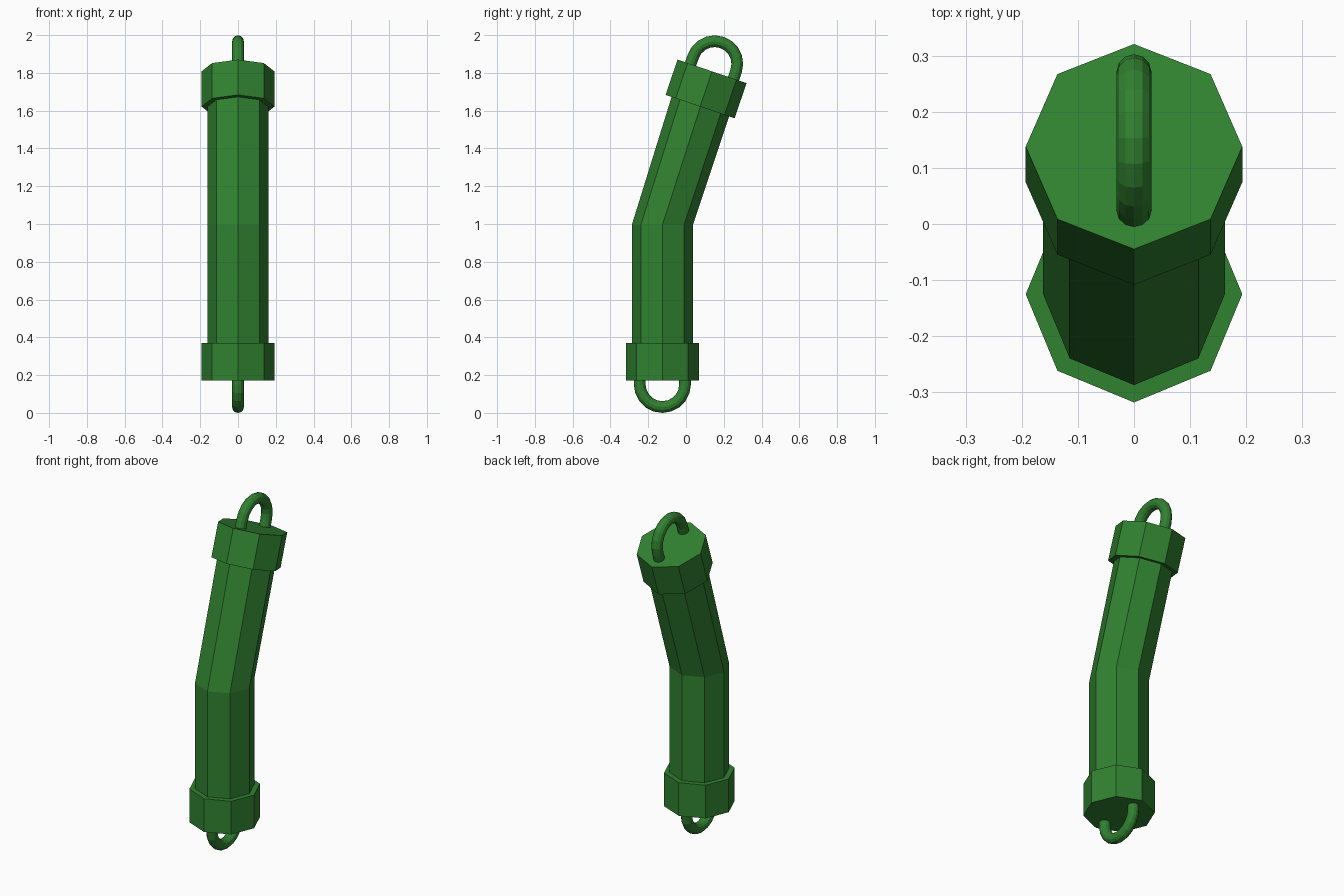
import bpy, bmesh, math
from mathutils import Matrix, Vector

cube = bpy.data.objects.get("Cube")
if cube:
    bpy.data.objects.remove(cube, do_unlink=True)

green = bpy.data.materials.new("green")
green.use_nodes = True
colour = (0.03, 0.22, 0.03, 1)
green.diffuse_color = colour
green.node_tree.nodes["Principled BSDF"].inputs["Base Color"].default_value = colour

TILT = Matrix.Rotation(math.radians(-18.8), 3, 'X')
STRAIGHT = Matrix.Identity(3)
LOW = Vector((0, -0.125, 0.172))      # outer face of the lower cap
HIGH = Vector((0, 0.138, 1.808))      # outer face of the upper cap
CAP_HEIGHT = 0.197


def loft(name, rings, sides):
    """Skin a closed tube through rings of (centre, rotation, radius)."""
    bm = bmesh.new()
    loops = []
    for centre, rot, radius in rings:
        angles = [math.tau * i / sides for i in range(sides)]
        loops.append([bm.verts.new(centre + rot @ Vector(
            (radius * math.cos(a), radius * math.sin(a), 0))) for a in angles])
    for a, b in zip(loops, loops[1:]):
        for i in range(sides):
            j = (i + 1) % sides
            bm.faces.new((a[i], a[j], b[j], b[i]))
    bm.faces.new(loops[0][::-1])
    bm.faces.new(loops[-1])
    bmesh.ops.recalc_face_normals(bm, faces=bm.faces)
    mesh = bpy.data.meshes.new(name)
    bm.to_mesh(mesh)
    bm.free()
    mesh.materials.append(green)
    obj = bpy.data.objects.new(name, mesh)
    bpy.context.collection.objects.link(obj)


def handle(name, base, rot, leg, segments=10):
    """Half-round loop standing on a cap face, along rot's z axis."""
    bend, tube = 0.12, 0.031
    rings = [(base + rot @ Vector((0, bend, -0.02)), rot, tube)]
    for i in range(segments + 1):
        a = math.pi * i / segments
        point = Vector((0, bend * math.cos(a), leg + bend * math.sin(a)))
        rings.append((base + rot @ point, rot @ Matrix.Rotation(a, 3, 'X'), tube))
    rings.append((base + rot @ Vector((0, -bend, -0.02)),
                  rot @ Matrix.Rotation(math.pi, 3, 'X'), tube))
    loft(name, rings, 12)


# Bent octagonal tube, its ends hidden inside the caps
up = Vector((0, 0, 1))
loft("body", [(LOW + up * 0.1, STRAIGHT, 0.162),
              (Vector((0, -0.125, 0.995)), STRAIGHT, 0.162),
              (HIGH - TILT @ up * 0.1, TILT, 0.162)], 8)

# End caps
loft("lower_cap", [(LOW, STRAIGHT, 0.193),
                   (LOW + up * CAP_HEIGHT, STRAIGHT, 0.193)], 8)
loft("upper_cap", [(HIGH - TILT @ up * CAP_HEIGHT, TILT, 0.193),
                   (HIGH, TILT, 0.193)], 8)

# Hanging loops
handle("upper_loop", HIGH, TILT, 0.042)
handle("lower_loop", LOW, Matrix.Rotation(math.pi, 3, 'X'), 0.021)
